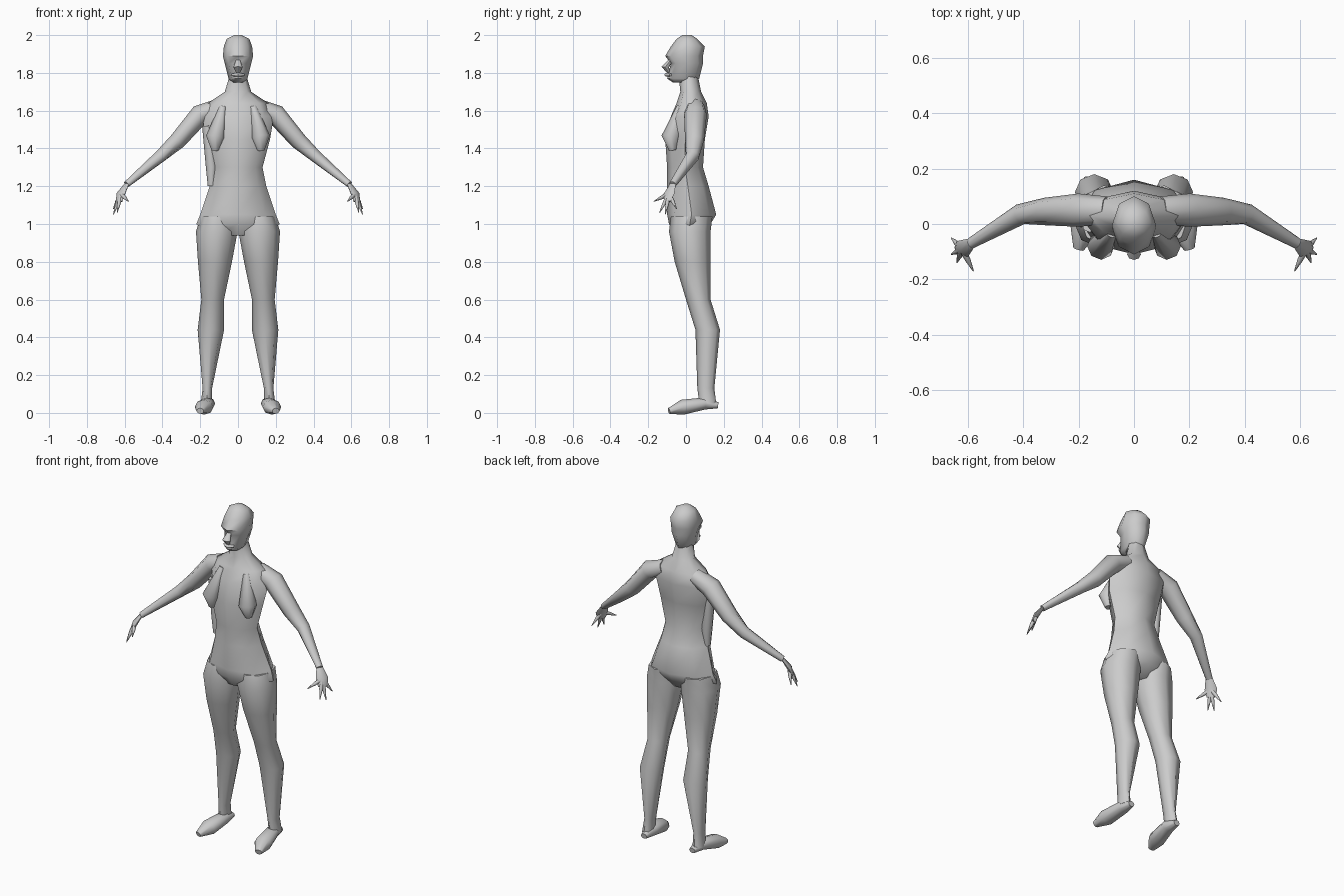
import bpy, bmesh, math
from mathutils import Vector

if "Cube" in bpy.data.objects:
    bpy.data.objects.remove(bpy.data.objects["Cube"], do_unlink=True)

grey = bpy.data.materials.new("plain grey")
grey.use_nodes = True
tone = (0.6, 0.6, 0.6, 1)
grey.diffuse_color = tone
grey.node_tree.nodes["Principled BSDF"].inputs["Base Color"].default_value = tone

UP = Vector((0, 0, 1))
BACK = Vector((0, 1, 0))


def loft(name, rings):
    """Skin a list of equal point rings and cap both ends."""
    bm = bmesh.new()
    loops = [[bm.verts.new(point) for point in ring] for ring in rings]
    for low, high in zip(loops, loops[1:]):
        for i in range(len(low)):
            bm.faces.new((low[i - 1], low[i], high[i], high[i - 1]))
    bm.faces.new(loops[0])
    bm.faces.new(loops[-1])
    bmesh.ops.recalc_face_normals(bm, faces=bm.faces)
    mesh = bpy.data.meshes.new(name)
    bm.to_mesh(mesh)
    bm.free()
    mesh.materials.append(grey)
    obj = bpy.data.objects.new(name, mesh)
    bpy.context.collection.objects.link(obj)
    bpy.ops.object.select_all(action="DESELECT")
    obj.select_set(True)
    bpy.context.view_layer.objects.active = obj
    bpy.ops.object.shade_smooth_by_angle(angle=math.radians(55))


def oval(centre, across, depth, sides=8):
    """Ring of points around a centre, spanned by two half-axes."""
    angles = [math.tau * k / sides for k in range(sides)]
    return [centre + across * math.cos(a) + depth * math.sin(a) for a in angles]


def column(name, rows, centre_x=lambda z: 0):
    """Upright form; each row is height, half width, front and back."""
    rings = []
    for z, half_width, front, back in rows:
        centre = Vector((centre_x(z), (front + back) / 2, z))
        across = Vector((half_width, 0, 0))
        rings.append(oval(centre, across, BACK * (back - front) / 2))
    loft(name, rings)


def tube(name, rows, up, side=1, flatness=1):
    """Form along a path; each row is x, y, z and half width."""
    centres = [Vector((side * x, y, z)) for x, y, z, radius in rows]
    rings = []
    for i, row in enumerate(rows):
        following = centres[min(i + 1, len(rows) - 1)]
        along = following - centres[max(i - 1, 0)]
        across = along.cross(up).normalized() * row[-1]
        depth = across.cross(along.normalized()) * flatness
        rings.append(oval(centres[i], across, depth))
    loft(name, rings)


# Torso, from crotch to neck
column("torso", [
    (0.94, 0.16, -0.05, 0.08),
    (1, 0.22, -0.09, 0.13),
    (1.05, 0.2, -0.1, 0.16),
    (1.2, 0.15, -0.1, 0.12),
    (1.3, 0.13, -0.1, 0.09),
    (1.45, 0.17, -0.11, 0.1),
    (1.57, 0.19, -0.08, 0.12),
    (1.64, 0.16, -0.05, 0.11),
    (1.7, 0.07, -0.03, 0.08),
    (1.8, 0.04, -0.04, 0.06),
])

# Fold hanging below the right armpit
fold = [(0.16, 0, 1.52, 0.03), (0.14, 0, 1.3, 0.03), (0.14, 0, 1.2, 0.02)]
tube("right_side_fold", fold, BACK, side=-1)

# Head, from jaw to crown, with nose and lips
column("head", [
    (1.75, 0.03, -0.07, 0.05),
    (1.77, 0.05, -0.1, 0.07),
    (1.85, 0.07, -0.08, 0.09),
    (1.89, 0.08, -0.11, 0.09),
    (1.94, 0.075, -0.08, 0.1),
    (1.98, 0.06, -0.05, 0.06),
    (2, 0.02, -0.02, 0.03),
])
nose = [(0, -0.08, 1.87, 0.01), (0, -0.11, 1.83, 0.025), (0, -0.09, 1.8, 0.01)]
tube("nose", nose, BACK, flatness=0.8)
lips = [(-0.03, -0.08, 1.79, 0.01), (0, -0.1, 1.79, 0.015), (0.03, -0.08, 1.79, 0.01)]
tube("lips", lips, UP, flatness=0.7)

# Sections of the paired parts, given for the left side
leg = [
    (1.04, 0.09, -0.08, 0.14),
    (0.96, 0.11, -0.09, 0.13),
    (0.8, 0.09, -0.06, 0.13),
    (0.6, 0.06, 0, 0.13),
    (0.44, 0.07, 0.05, 0.18),
    (0.13, 0.025, 0.06, 0.15),
    (0.05, 0.03, 0.07, 0.16),
]
foot = [
    (0.16, 0.17, 0.04, 0.02),
    (0.16, 0.1, 0.05, 0.04),
    (0.18, -0.02, 0.03, 0.05),
    (0.2, -0.09, 0.01, 0.02),
]
bust = [
    (0.08, -0.03, 1.62, 0.02),
    (0.12, -0.08, 1.46, 0.05),
    (0.12, -0.07, 1.39, 0.02),
]
arm = [
    (0.1, 0.05, 1.62, 0.05),
    (0.2, 0.05, 1.58, 0.06),
    (0.32, 0.045, 1.44, 0.05),
    (0.41, 0.035, 1.36, 0.038),
    (0.59, -0.07, 1.21, 0.02),
]
hand = [
    (0.59, -0.07, 1.21, 0.02),
    (0.62, -0.09, 1.16, 0.035),
    (0.63, -0.1, 1.12, 0.025),
]
fingertips = {
    "index_finger": (0.64, -0.14, 1.06),
    "middle_finger": (0.66, -0.11, 1.05),
    "little_finger": (0.66, -0.05, 1.08),
    "thumb": (0.58, -0.17, 1.12),
}
palm = Vector(hand[1][:3])

for label, side in (("left", 1), ("right", -1)):
    column(label + "_leg", leg, lambda z: side * (0.17 - 0.06 * z))
    tube(label + "_foot", foot, UP, side, flatness=0.8)
    tube(label + "_bust", bust, BACK, side)
    tube(label + "_arm", arm, UP, side, flatness=0.9)
    tube(label + "_hand", hand, UP, side, flatness=0.4)
    # Pointed fingers fan out from the palm
    for finger, tip in fingertips.items():
        middle = palm.lerp(Vector(tip), 0.5)
        path = [(*palm, 0.012), (*middle, 0.01), (*tip, 0.002)]
        tube(label + "_" + finger, path, UP, side)
